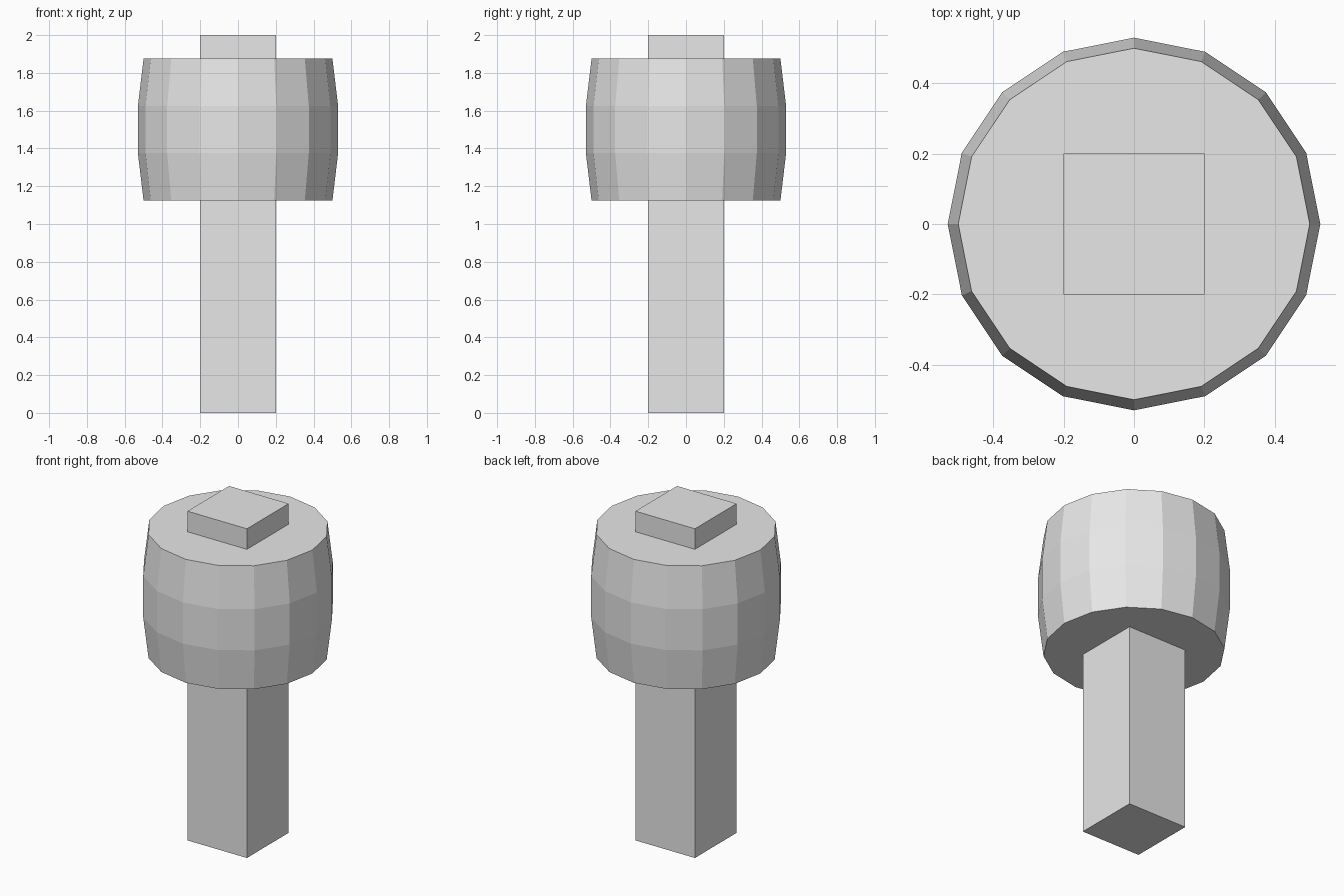
import bpy
import bmesh
from math import cos, sin, tau

cube = bpy.data.objects.get("Cube")
if cube:
    bpy.data.objects.remove(cube, do_unlink=True)

# One plain grey for everything
grey = bpy.data.materials.new("plain_grey")
grey.use_nodes = True
colour = (0.8, 0.8, 0.8, 1)
grey.diffuse_color = colour
grey.node_tree.nodes["Principled BSDF"].inputs["Base Color"].default_value = colour


def add_object(name, bm):
    bmesh.ops.recalc_face_normals(bm, faces=bm.faces)
    mesh = bpy.data.meshes.new(name)
    bm.to_mesh(mesh)
    bm.free()
    mesh.materials.append(grey)
    obj = bpy.data.objects.new(name, mesh)
    bpy.context.collection.objects.link(obj)
    return obj


# Square post running through the head
bm = bmesh.new()
bmesh.ops.create_cube(bm, size=1)
bmesh.ops.scale(bm, vec=(0.4, 0.4, 2), verts=bm.verts)
bmesh.ops.translate(bm, vec=(0, 0, 1), verts=bm.verts)
add_object("handle_post", bm)

# Barrel-shaped head: stacked rings with flat caps
SIDES = 16
profile = [(0.5, 1.125), (0.53, 1.375), (0.53, 1.625), (0.5, 1.875)]
bm = bmesh.new()
rings = [[bm.verts.new((r * cos(tau * i / SIDES), r * sin(tau * i / SIDES), z))
          for i in range(SIDES)] for r, z in profile]
for low, high in zip(rings, rings[1:]):
    for i in range(SIDES):
        j = (i + 1) % SIDES
        bm.faces.new((low[i], low[j], high[j], high[i]))
bm.faces.new(rings[0])
bm.faces.new(rings[-1])
add_object("barrel_head", bm)
